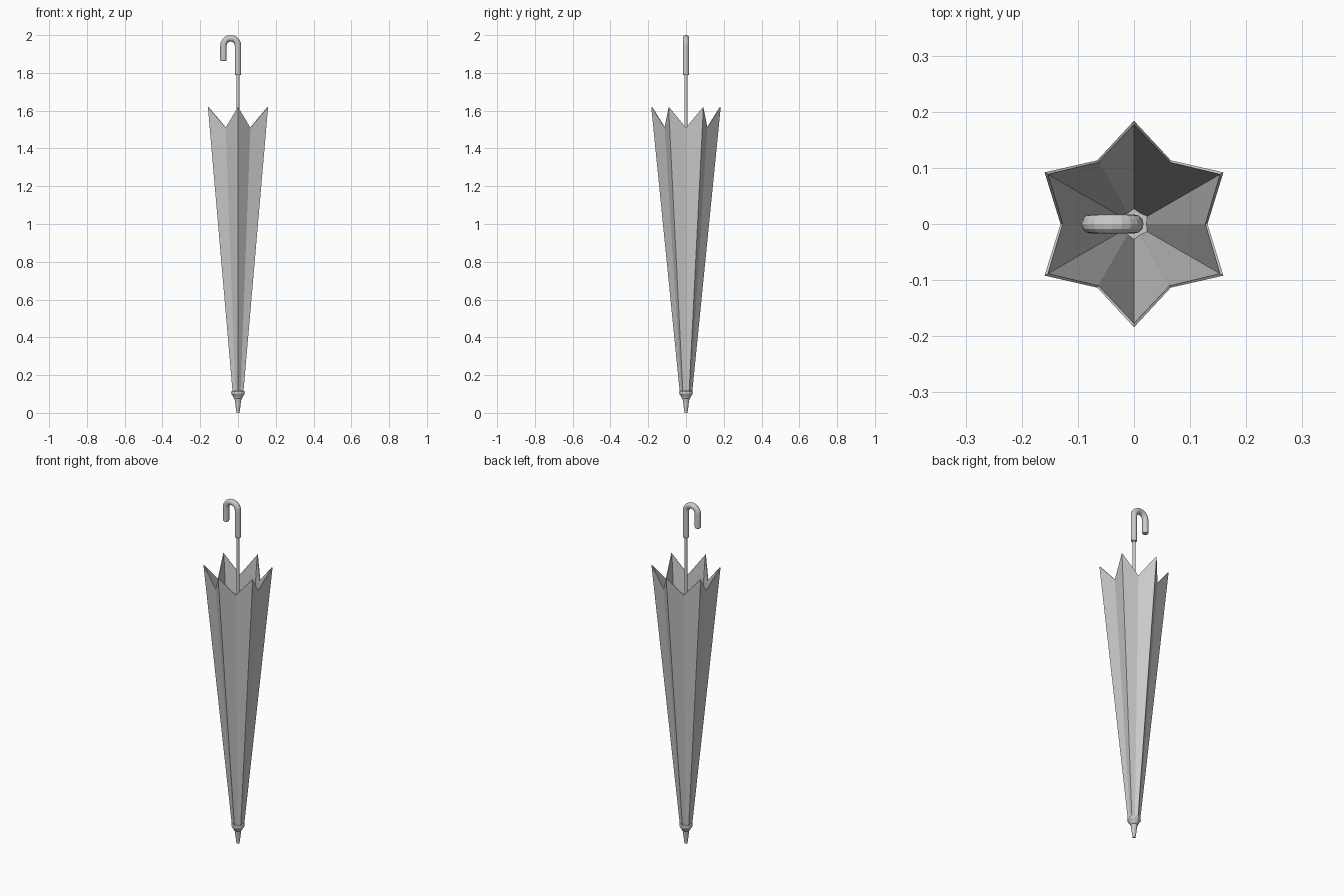
import bpy
from math import sin, cos, pi, radians

if "Cube" in bpy.data.objects:
    bpy.data.objects.remove(bpy.data.objects["Cube"])


def add_mesh(name, verts, faces):
    me = bpy.data.meshes.new(name)
    me.from_pydata(verts, [], faces)
    me.update()
    ob = bpy.data.objects.new(name, me)
    bpy.context.collection.objects.link(ob)
    return ob


def bridge(rings, n):
    """Quads joining consecutive rings of n vertices."""
    return [(r * n + i, r * n + (i + 1) % n, (r + 1) * n + (i + 1) % n, (r + 1) * n + i)
            for r in range(rings - 1) for i in range(n)]


def star(r_tip, z_tip, r_valley, z_valley):
    """Six-pointed ring: ribs at 30 degrees, valleys at 0 degrees."""
    ring = []
    for i in range(12):
        r, z = (r_tip, z_tip) if i % 2 else (r_valley, z_valley)
        a = radians(30 * i)
        ring.append((r * cos(a), r * sin(a), z))
    return ring


def lathe(name, profile, n=12):
    verts = [(r * cos(2 * pi * i / n), r * sin(2 * pi * i / n), z)
             for r, z in profile for i in range(n)]
    last = (len(profile) - 1) * n
    faces = bridge(len(profile), n)
    faces += [tuple(reversed(range(n))), tuple(range(last, last + n))]
    return add_mesh(name, verts, faces)


# Folded canopy: thin pleated cloth, outer skin, rim and inner skin
rings = [star(0.033, 0.11, 0.027, 0.11), star(0.184, 1.62, 0.131, 1.51),
         star(0.177, 1.617, 0.127, 1.51), star(0.027, 0.115, 0.022, 0.115)]
faces = bridge(4, 12) + [tuple(reversed(range(12))), tuple(range(36, 48))]
add_mesh("canopy", [v for ring in rings for v in ring], faces)

# Shaft
lathe("shaft", [(0.008, 0.1), (0.008, 1.8)])

# Ferrule with collar at the bottom
lathe("ferrule", [(0.008, 0), (0.018, 0.075), (0.023, 0.08), (0.026, 0.088)])
lathe("collar", [(0.024, 0.083), (0.030, 0.093), (0.035, 0.1),
                 (0.036, 0.107), (0.034, 0.114), (0.028, 0.118)])

# Hooked handle: round section swept along a J path in the xz plane
R, ZC, T = 0.0385, 1.945, 0.017
path = [(0, 1.788, 0, 0.014), (0, 1.793, 0, T)]
path += [(-R + R * cos(a), ZC + R * sin(a), a, T) for a in (pi * k / 10 for k in range(11))]
path += [(-2 * R, 1.869, pi, T), (-2 * R, 1.864, pi, 0.014)]
verts = []
for x, z, a, r in path:
    for i in range(12):
        t = 2 * pi * i / 12
        verts.append((x + r * cos(t) * cos(a), r * sin(t), z + r * cos(t) * sin(a)))
n, last = 12, (len(path) - 1) * 12
add_mesh("handle", verts, bridge(len(path), n)
         + [tuple(reversed(range(n))), tuple(range(last, last + n))])
